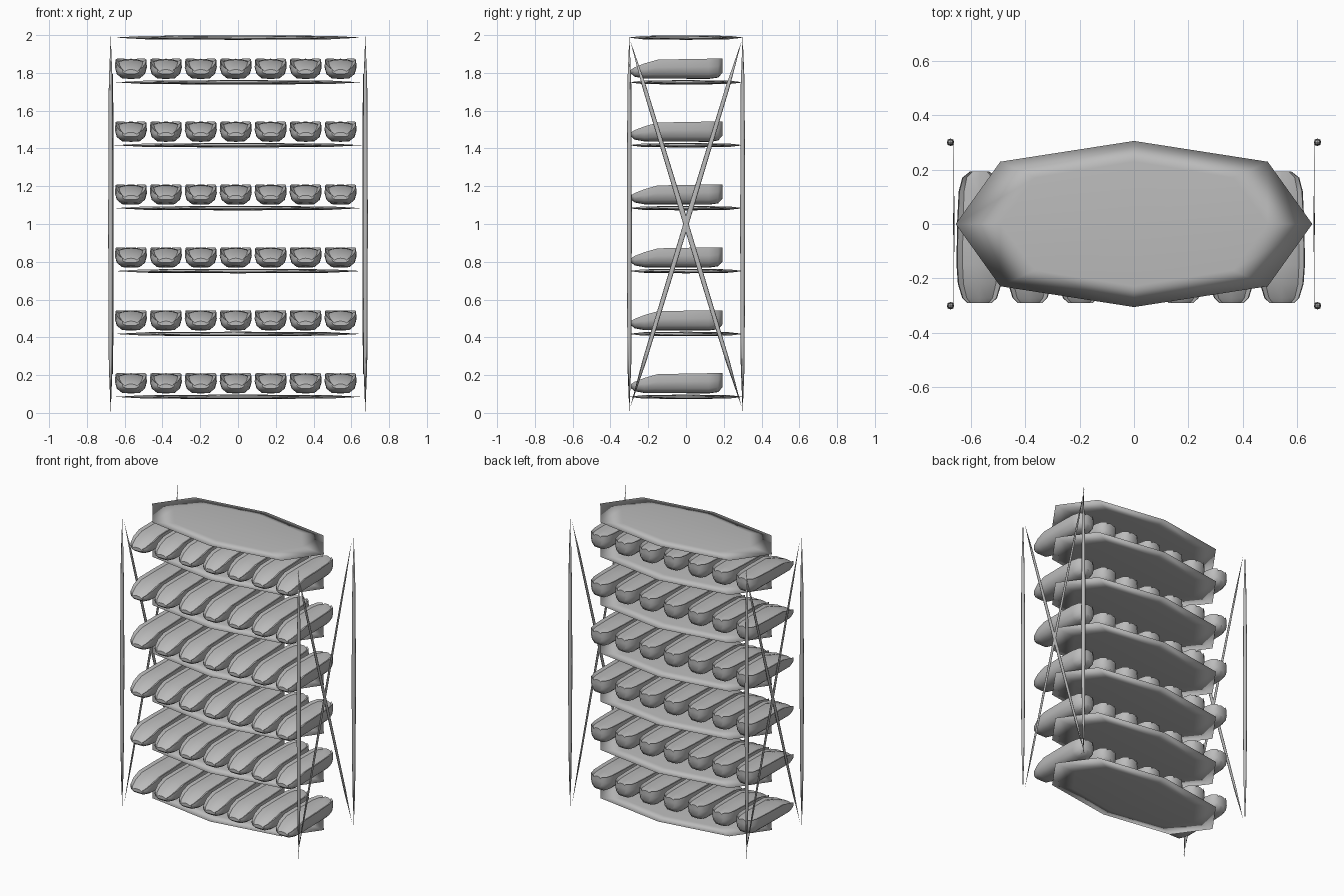
import bpy, bmesh, math
from mathutils import Vector

cube = bpy.data.objects.get("Cube")
if cube:
    bpy.data.objects.remove(cube, do_unlink=True)

grey = bpy.data.materials.new("plain grey")
grey.use_nodes = True
grey.diffuse_color = (0.5, 0.5, 0.5, 1)
grey.node_tree.nodes["Principled BSDF"].inputs["Base Color"].default_value = (0.5, 0.5, 0.5, 1)


def add_object(name, mesh, loc=(0, 0, 0)):
    obj = bpy.data.objects.new(name, mesh)
    obj.location = loc
    bpy.context.collection.objects.link(obj)
    return obj


def soft_bar(name, size, loc, tilt=0):
    """A box rounded into a tapered bar by one level of subdivision."""
    mesh = bpy.data.meshes.new(name)
    bm = bmesh.new()
    bmesh.ops.create_cube(bm, size=1)
    bmesh.ops.scale(bm, vec=Vector(size), verts=bm.verts)
    for f in bm.faces:
        f.smooth = True
    bm.to_mesh(mesh)
    bm.free()
    mesh.materials.append(grey)
    obj = add_object(name, mesh, loc)
    obj.rotation_euler.x = tilt
    mod = obj.modifiers.new("round", 'SUBSURF')
    mod.levels = mod.render_levels = 1
    mod.use_limit_surface = False
    return obj


# Shoe, lofted from toe to heel: y, half width, bottom, top
STATIONS = [(-.29, .045, .045, .068), (-.272, .064, .03, .08), (-.22, .08, .02, .1),
            (-.15, .085, .019, .12), (0, .083, .019, .123), (.12, .077, .018, .125),
            (.17, .064, .025, .125), (.193, .035, .05, .125)]
# Half section: share of width, share of height, drop below the rim
SECTION = [(0, 0, 0), (.55, .02, 0), (.88, .25, 0), (1, .6, 0),
           (.96, 1, 0), (.74, 1, .01), (.4, 1, .002), (0, 1, 0)]


def shoe_mesh():
    bm = bmesh.new()
    loop = SECTION + [(-a, b, c) for a, b, c in SECTION[-2:0:-1]]
    rings = [[bm.verts.new((a * w, y, lo + b * (hi - lo) - c)) for a, b, c in loop]
             for y, w, lo, hi in STATIONS]
    n = len(loop)
    for r, s in zip(rings, rings[1:]):
        for i in range(n):
            j = (i + 1) % n
            bm.faces.new((r[i], r[j], s[j], s[i]))
    bm.faces.new(rings[0])
    bm.faces.new(rings[-1])
    bmesh.ops.recalc_face_normals(bm, faces=bm.faces)
    for f in bm.faces:
        f.smooth = True
    for e in bm.edges:
        if e.calc_face_angle(0) > math.radians(40):
            e.smooth = False
    mesh = bpy.data.meshes.new("shoe")
    bm.to_mesh(mesh)
    bm.free()
    mesh.materials.append(grey)
    return mesh


# Shelves with a row of shoes on each, and a bare top
shoe = shoe_mesh()
for row in range(6):
    z = .085 + row * .333
    soft_bar(f"shelf_{row + 1}", (1.31, .61, .024), (0, 0, z))
    for col in range(7):
        add_object(f"shoe_{row + 1}_{col + 1}", shoe, (-.567 + col * .185, 0, z))
soft_bar("top_shelf", (1.31, .61, .024), (0, 0, 1.987))

# Corner posts and crossed side braces
for side, x in (("left", 1), ("right", -1)):
    for end, y in (("front", -.3), ("back", .3)):
        soft_bar(f"{end}_{side}_post", (.027, .027, 2), (x * .674, y, 1))
    for name, s in (("rising", 1), ("falling", -1)):
        soft_bar(f"{name}_{side}_brace", (.004, .028, 2.03), (x * .662, 0, 1),
                 s * math.atan2(.59, 1.94))
